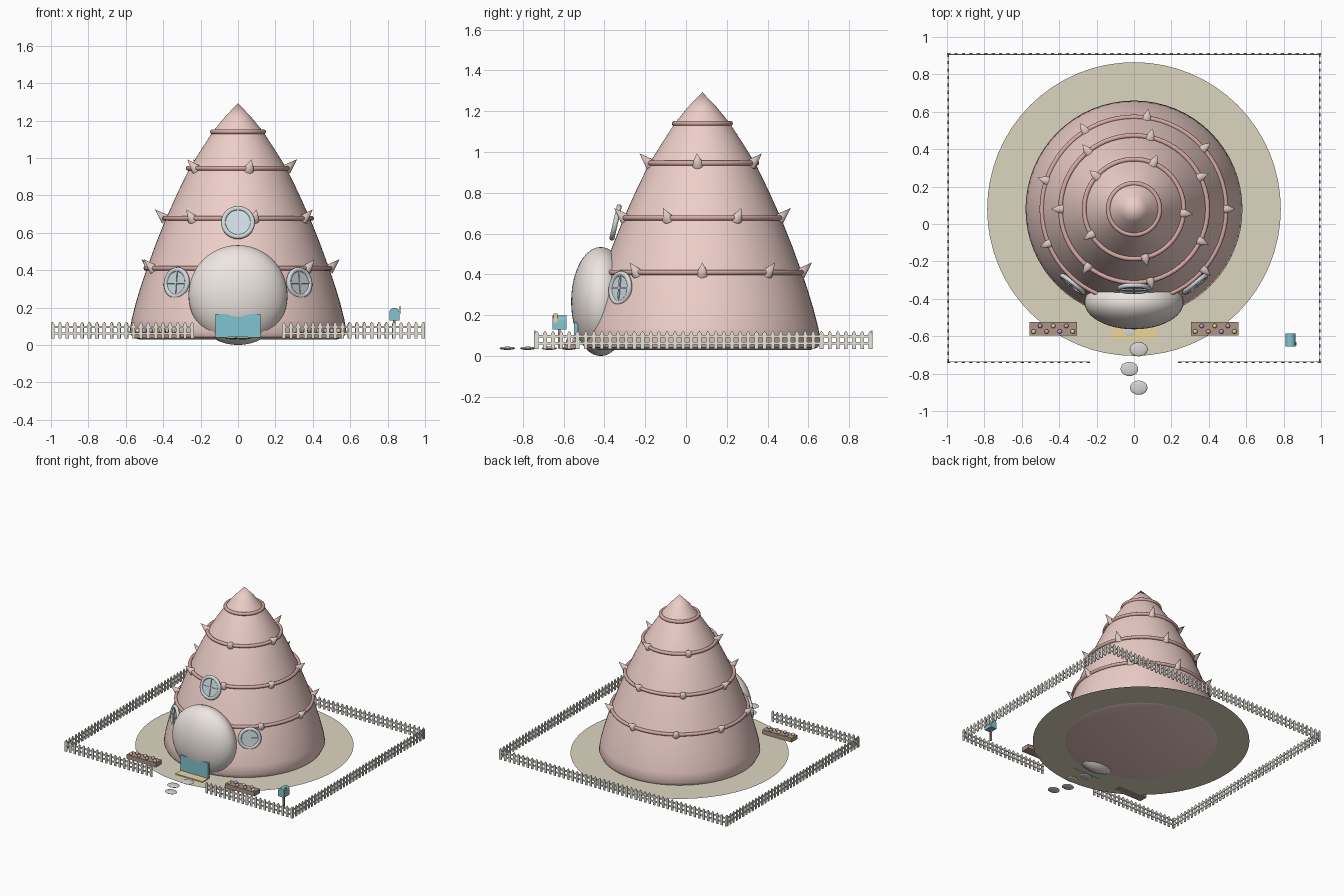
import bpy, bmesh, math
from mathutils import Vector, Matrix

if "Cube" in bpy.data.objects:
    bpy.data.objects.remove(bpy.data.objects["Cube"])

CY = 0.08   # centre of the house in y
G = 0.037   # ground level
mats = {}


def mat(name, rgb):
    if name not in mats:
        mats[name] = bpy.data.materials.new(name)
        mats[name].diffuse_color = (*rgb, 1)
    return mats[name]


SHELL = mat("shell_pink", (0.85, 0.62, 0.58))
RING = mat("ring_pink", (0.68, 0.40, 0.37))
SPIKE = mat("spike_pink", (0.74, 0.58, 0.54))
PEARL = mat("pearl", (0.86, 0.79, 0.75))
SAND = mat("sand", (0.72, 0.67, 0.53))
TEAL = mat("teal", (0.22, 0.55, 0.62))
GLASS = mat("glass", (0.62, 0.75, 0.80))
FRAME = mat("frame_grey", (0.66, 0.70, 0.72))
WOOD = mat("wood", (0.42, 0.30, 0.24))
FENCE = mat("fence_cream", (0.80, 0.77, 0.70))
YELLOW = mat("yellow", (0.85, 0.68, 0.33))
PURPLE = mat("purple", (0.50, 0.38, 0.65))
STONE = mat("stone", (0.68, 0.67, 0.64))


def finish(name, bm, material, smooth=True, matrix=None):
    bmesh.ops.recalc_face_normals(bm, faces=bm.faces)
    me = bpy.data.meshes.new(name)
    bm.to_mesh(me)
    bm.free()
    ob = bpy.data.objects.new(name, me)
    bpy.context.collection.objects.link(ob)
    me.materials.append(material)
    if matrix:
        ob.matrix_world = matrix
    if smooth:
        bpy.context.view_layer.objects.active = ob
        ob.select_set(True)
        bpy.ops.object.shade_smooth_by_angle(angle=math.radians(40))
        ob.select_set(False)
    return ob


def add_box(bm, lo, hi):
    lo, hi = Vector(lo), Vector(hi)
    bmesh.ops.create_cube(bm, size=1, matrix=Matrix.Translation((lo + hi) / 2) @ Matrix.Diagonal((*(hi - lo), 1)))


def box(name, lo, hi, material):
    bm = bmesh.new()
    add_box(bm, lo, hi)
    return finish(name, bm, material, False)


def lathe(name, profile, material, matrix=None, steps=64, closed=False):
    bm = bmesh.new()
    vs = [bm.verts.new((r, 0, z)) for r, z in profile]
    es = [bm.edges.new(p) for p in zip(vs, vs[1:])]
    if closed:
        es.append(bm.edges.new((vs[-1], vs[0])))
    bmesh.ops.spin(bm, geom=vs + es, cent=(0, 0, 0), axis=(0, 0, 1), angle=2 * math.pi, steps=steps)
    bmesh.ops.remove_doubles(bm, verts=bm.verts, dist=1e-5)
    return finish(name, bm, material, True, matrix)


def torus(name, R, r, material, matrix, steps=64):
    pts = [(R + r * math.cos(a * math.pi / 5), r * math.sin(a * math.pi / 5)) for a in range(10)]
    return lathe(name, pts, material, matrix, steps, True)


def ellipsoid(name, loc, scale, material, seg=32):
    bm = bmesh.new()
    bmesh.ops.create_uvsphere(bm, u_segments=seg, v_segments=seg // 2, radius=1,
                              matrix=Matrix.Translation(loc) @ Matrix.Diagonal((*scale, 1)))
    return finish(name, bm, material)


# Ground disc
bm = bmesh.new()
bmesh.ops.create_circle(bm, cap_ends=True, segments=64, radius=0.785)
finish("ground_disc", bm, SAND, False, Matrix.Translation((0, CY, G)))

# Conical shell body
lathe("shell_body", [(0, .03), (.53, .03), (.565, .042), (.58, .07), (.568, .14), (.545, .23), (.518, .32),
                     (.487, .41), (.44, .54), (.388, .67), (.325, .81), (.262, .94), (.2, 1.04), (.135, 1.14),
                     (.07, 1.22), (0, 1.293)], SHELL, Matrix.Translation((0, CY, 0)))

# Rings around the shell with spikes (radius, height, spike angles)
rows = [(.492, .41, [0, 41, 82, 122, 162, 202, 319]),
        (.393, .677, [180 + i * 360 / 7 for i in range(7)]),
        (.266, .945, [67 + i * 72 for i in range(5)]),
        (.137, 1.14, [])]
for i, (r, z, angles) in enumerate(rows):
    torus(f"shell_ring_{i + 1}", r, .013, RING, Matrix.Translation((0, CY, z)))
    if not angles:
        continue
    bm = bmesh.new()
    for a in angles:
        a = math.radians(a)
        d = Vector((math.cos(a), math.sin(a), 0.95)).normalized()
        p = Vector((r * math.cos(a), CY + r * math.sin(a), z)) + d * .03
        bmesh.ops.create_cone(bm, cap_ends=True, segments=12, radius1=.029, radius2=0, depth=.08,
                              matrix=Matrix.Translation(p) @ d.to_track_quat('Z', 'Y').to_matrix().to_4x4())
    finish(f"spikes_{i + 1}", bm, SPIKE)

# Pearl porch, door and mat
ellipsoid("porch_bubble", (0, -.418, .267), (.265, .145, .267), PEARL, 48)
box("door", (-.12, -.548, G), (.12, -.528, .165), TEAL)
box("door_mat", (-.12, -.615, G), (.12, -.53, .044), YELLOW)


# Windows: glass disc, round frame and cross bars, local z facing outward
def window(name, loc, normal, R):
    n = Vector(normal).normalized()
    side = Vector((0, 0, 1)).cross(n).normalized()
    up = n.cross(side)
    m = Matrix((side, up, n)).transposed().to_4x4()
    m.translation = loc
    lathe(name + "_glass", [(0, -.012), (R, -.012), (R, .004), (0, .004)], GLASS, m, 32)
    torus(name + "_frame", R, .013, FRAME, m, 32)
    bm = bmesh.new()
    add_box(bm, (-.005, -R, 0), (.005, R, .01))
    add_box(bm, (-R, -.005, 0), (R, .005, .01))
    finish(name + "_bars", bm, FRAME, False, m)


window("round_window", (0, -.345, .655), (0, -1, .23), .078)
for s, side in ((-1, "left"), (1, "right")):
    window(side + "_window", (s * .328, -.322, .332), (s * .62, -.78, .1), .072)

# Flower boxes
for s, side in ((-1, "left"), (1, "right")):
    x0 = s * .432
    box(side + "_planter", (x0 - .128, -.595, G), (x0 + .128, -.525, .07), WOOD)
    for i in range(7):
        x, y = x0 - .105 + i * .035, -.545 if i % 2 else -.575
        ellipsoid(f"{side}_flower_{i + 1}", (x, y, .076), (.013, .013, .013), (YELLOW, PURPLE, RING)[i % 3], 10)

# Mailbox: arched box on a post with a flag
box("mailbox_post", (.83, -.626, G), (.842, -.614, .14), WOOD)
bm = bmesh.new()
arch = [(-.027, .13), (.027, .13)] + [(.027 * math.cos(t * math.pi / 8), .172 + .027 * math.sin(t * math.pi / 8))
                                      for t in range(9)]
f = bm.faces.new([bm.verts.new((.836 + x, -.655, z)) for x, z in arch])
ext = bmesh.ops.extrude_face_region(bm, geom=[f])["geom"]
bmesh.ops.translate(bm, vec=(0, .07, 0), verts=[v for v in ext if isinstance(v, bmesh.types.BMVert)])
f2 = bm.faces
finish("mailbox", bm, TEAL)
box("mailbox_flag", (.863, -.65, .165), (.868, -.63, .208), YELLOW)

# Stepping stones
for i, (x, y) in enumerate([(-.025, -.575), (.025, -.67), (-.025, -.775), (.025, -.875)]):
    ellipsoid(f"stepping_stone_{i + 1}", (x, y, .038), (.047, .038, .008), STONE, 20)


# Picket fence: pointed pickets and two rails along a line
def fence(name, a, b):
    a, b = Vector((*a, 0)), Vector((*b, 0))
    L = (b - a).length
    m = Matrix.Translation(a) @ Matrix.Rotation(math.atan2(b.y - a.y, b.x - a.x), 4, 'Z')
    bm = bmesh.new()
    n = round(L / .04)
    for i in range(n + 1):
        x = .009 + i * (L - .018) / n
        f = bm.faces.new([bm.verts.new((x + dx, -.004, z)) for dx, z in
                          ((-.009, .035), (.009, .035), (.009, .112), (0, .124), (-.009, .112))])
        ext = bmesh.ops.extrude_face_region(bm, geom=[f])["geom"]
        bmesh.ops.translate(bm, vec=(0, .006, 0), verts=[v for v in ext if isinstance(v, bmesh.types.BMVert)])
    for z in (.062, .096):
        add_box(bm, (0, .001, z - .006), (L, .006, z + .006))
    finish(name, bm, FENCE, False, m)


fence("front_left_fence", (-1, -.74), (-.235, -.74))
fence("front_right_fence", (.235, -.74), (1, -.74))
fence("right_fence", (.994, -.74), (.994, .912))
fence("back_fence", (1, .909), (-1, .909))
fence("left_fence", (-.994, .912), (-.994, -.74))

for m in bpy.data.materials:
    if m.users and not m.is_grease_pencil:
        m.use_nodes = True
        m.node_tree.nodes["Principled BSDF"].inputs["Base Color"].default_value = m.diffuse_color
